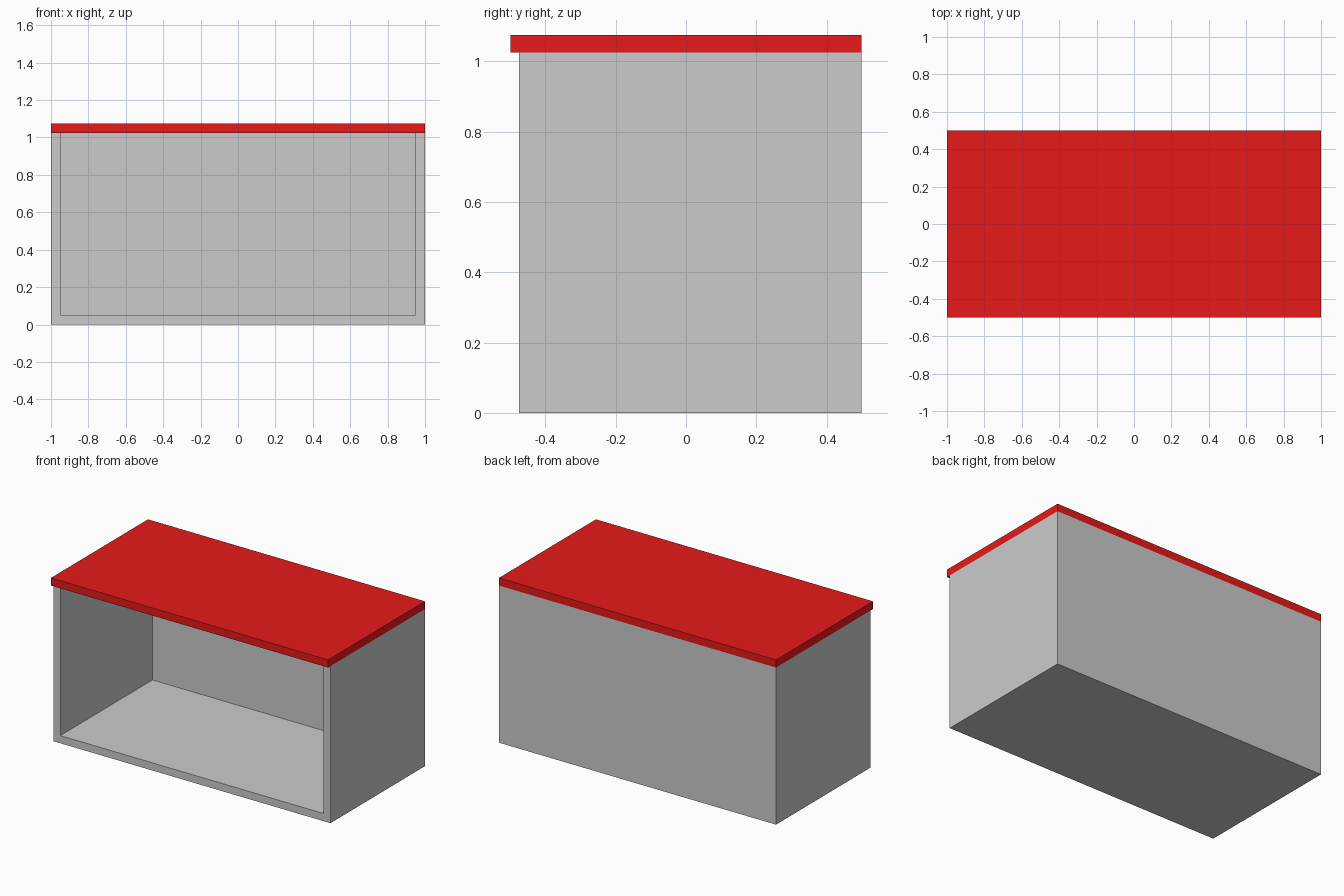
import bpy

if "Cube" in bpy.data.objects:
    bpy.data.objects.remove(bpy.data.objects["Cube"])


def box(name, x, y, z):
    """Box spanning the given (min, max) ranges."""
    bpy.ops.mesh.primitive_cube_add(size=1, location=[sum(r) / 2 for r in (x, y, z)])
    ob = bpy.context.object
    ob.name = name
    ob.scale = [r[1] - r[0] for r in (x, y, z)]
    bpy.ops.object.transform_apply(location=False, rotation=False, scale=True)
    return ob


T = 0.05                  # board thickness
H = 1.025                 # underside of the top board
FRONT, BACK = -0.475, 0.5

# Side panels
box("left_side", (-1, -1 + T), (FRONT, BACK), (0, H))
box("right_side", (1 - T, 1), (FRONT, BACK), (0, H))

# Bottom board and thin back panel between the sides
box("bottom_board", (-1 + T, 1 - T), (FRONT, BACK), (0, T))
box("back_panel", (-1 + T, 1 - T), (BACK - 0.025, BACK), (T, H))

# Red top board overhanging the front
top = box("top_board", (-1, 1), (-0.5, 0.5), (H, H + T))
red = bpy.data.materials.new("red")
red.diffuse_color = (0.8, 0.01, 0.01, 1)
red.use_nodes = True
red.node_tree.nodes["Principled BSDF"].inputs["Base Color"].default_value = red.diffuse_color
top.data.materials.append(red)
